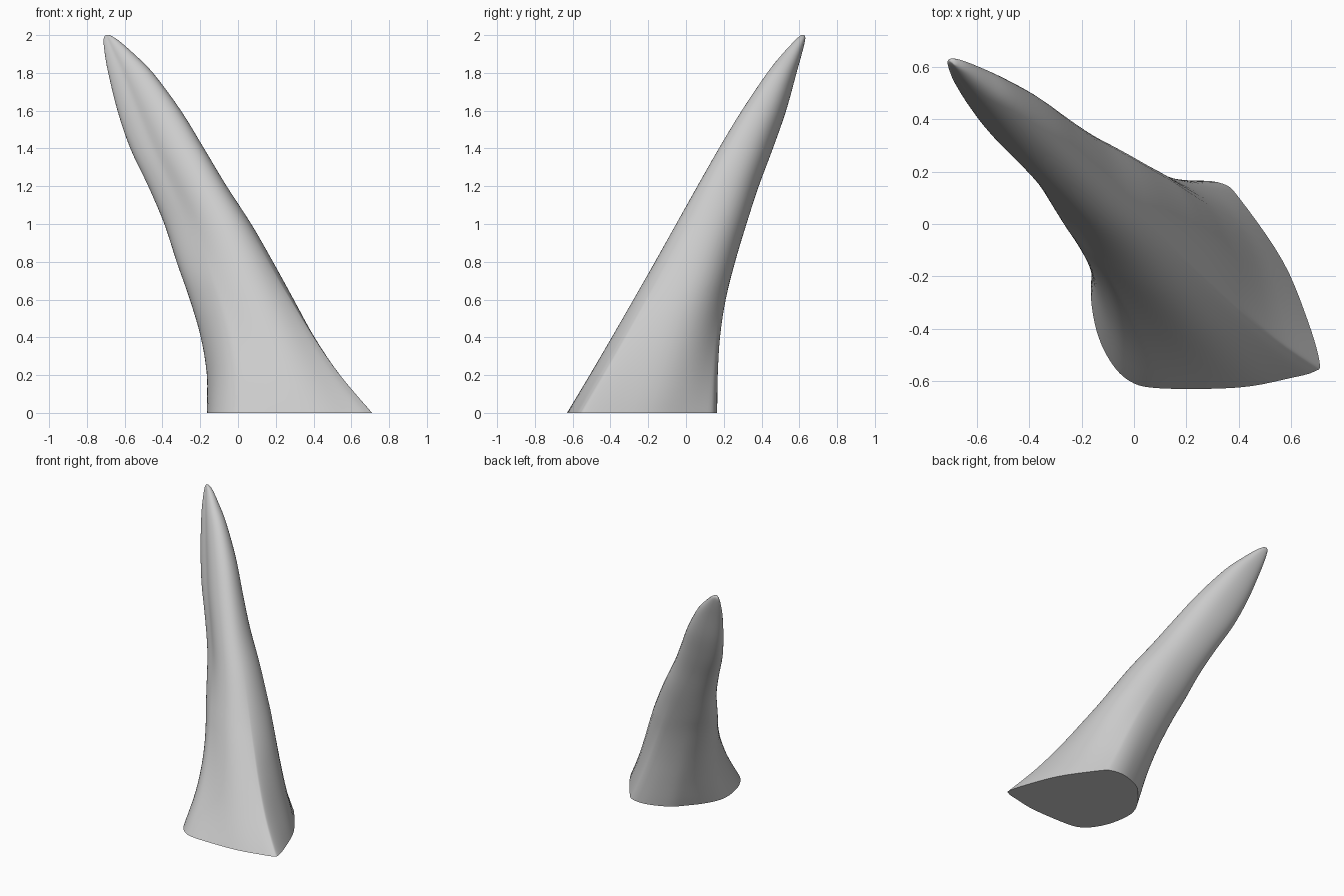
import bpy, bmesh
from math import atan2, cos, sin, sqrt, pi
from mathutils import Vector

if "Cube" in bpy.data.objects:
    bpy.data.objects.remove(bpy.data.objects["Cube"], do_unlink=True)

# Outline of the foot, counter-clockwise from the front corner
FOOT = [(.71, -.53), (.665, -.37), (.57, -.14), (.41, .095), (.34, .16), (.22, .167),
        (.07, .11), (-.015, .03), (-.11, -.09), (-.163, -.22), (-.15, -.38), (-.1, -.51),
        (-.02, -.6), (.1, -.63), (.4, -.627), (.6, -.59), (.69, -.565)]

# Height, then the x and y extent of the horn there
LEVELS = [(0, -.165, .71, -.63, .165), (.2, -.165, .54, -.51, .168),
          (.4, -.197, .405, -.393, .18), (.6, -.255, .295, -.278, .21),
          (.8, -.325, .185, -.164, .26), (1, -.39, .07, -.052, .32),
          (1.2, -.475, -.06, .06, .385), (1.4, -.57, -.18, .174, .46),
          (1.6, -.638, -.302, .295, .53), (1.8, -.687, -.45, .43, .585),
          (1.9, -.705, -.55, .51, .613), (1.97, -.712, -.63, .575, .63),
          (1.995, -.705, -.67, .602, .63), (2, -.695, -.685, .612, .622)]


def spline(points, steps, closed=False):
    """Catmull-Rom curve through tuples of any size."""
    n = len(points)
    pick = lambda i: points[i % n] if closed else points[max(0, min(n - 1, i))]
    out = []
    for i in range(n if closed else n - 1):
        quad = [pick(i + k) for k in (-1, 0, 1, 2)]
        for s in range(steps):
            t = s / steps
            out.append([b + t / 2 * (c - a + t * (2 * a - 5 * b + 4 * c - d
                        + t * (3 * (b - c) + d - a))) for a, b, c, d in zip(*quad)])
    if not closed:
        out.append(list(points[-1]))
    return out


def fit(values, low, high):
    """Stretch values to span low to high."""
    a, b = min(values), max(values)
    return [low + (v - a) / (b - a) * (high - low) for v in values]


def ease(t):
    """Smooth ramp from 0 to 1."""
    return sin(pi / 2 * min(1, max(0, t)))


# Foot outline in polar form inside a unit square
outline = spline(FOOT, 5, closed=True)
us = fit([p[0] for p in outline], -1, 1)
vs = fit([p[1] for p in outline], -1, 1)
polar = [(atan2(v, u), sqrt(u * u + v * v)) for u, v in zip(us, vs)]


def section(level):
    """Foot shape easing into a diagonal oval, fuller on its back left side."""
    z, x0, x1, y0, y1 = level
    blend = ease(z / 1.1)
    tilt = -.27 - .23 * ease((z - .7) / .8)
    pts = []
    for ang, r in polar:
        lean = tilt + .25 * cos(ang - pi / 4)
        oval = sqrt((1 - lean ** 2) / (1 - lean * sin(2 * ang)))
        rad = r + (oval - r) * blend
        pts.append((rad * cos(ang), rad * sin(ang)))
    xs = fit([p[0] for p in pts], x0, x1)
    ys = fit([p[1] for p in pts], y0, y1)
    return [Vector((x, y, z)) for x, y in zip(xs, ys)]


# Horn body lofted from foot to tip
bm = bmesh.new()
rings = [[bm.verts.new(p) for p in section(lv)] for lv in spline(LEVELS, 4)]
for low, high in zip(rings, rings[1:]):
    for i in range(len(low)):
        j = (i + 1) % len(low)
        bm.faces.new((low[i], low[j], high[j], high[i]))
bm.faces.new(rings[0][::-1])
bm.faces.new(rings[-1])
mesh = bpy.data.meshes.new("horn")
bm.to_mesh(mesh)
bm.free()

horn = bpy.data.objects.new("horn", mesh)
bpy.context.collection.objects.link(horn)

# Plain light grey
grey = bpy.data.materials.new("light_grey")
grey.use_nodes = True
colour = (.6, .6, .6, 1)
grey.diffuse_color = colour
grey.node_tree.nodes["Principled BSDF"].inputs["Base Color"].default_value = colour
mesh.materials.append(grey)

# Smooth sides, crisp edge around the flat foot
bpy.context.view_layer.objects.active = horn
horn.select_set(True)
bpy.ops.object.shade_smooth_by_angle(angle=.8)
